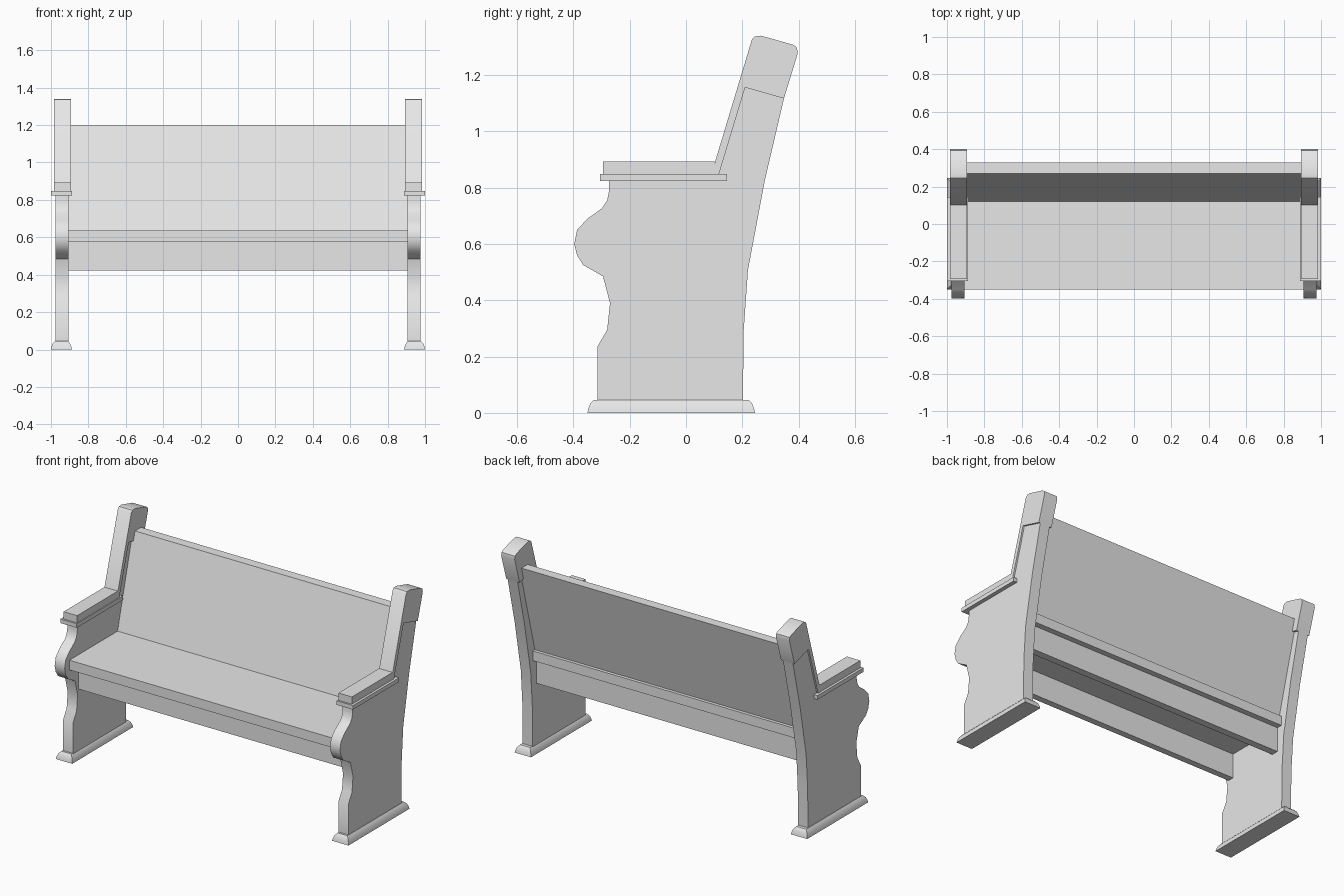
import bpy, bmesh

cube = bpy.data.objects.get("Cube")
if cube:
    bpy.data.objects.remove(cube, do_unlink=True)

GREY = (0.8, 0.8, 0.8, 1.0)
grey = bpy.data.materials.new("plain grey")
grey.use_nodes = True
grey.diffuse_color = GREY
grey.node_tree.nodes["Principled BSDF"].inputs["Base Color"].default_value = GREY


def loft(name, rings, mirror=False):
    """Skin a stack of matching point rings and cap both ends."""
    bm = bmesh.new()
    loops = [[bm.verts.new(p) for p in ring] for ring in rings]
    for a, b in zip(loops, loops[1:]):
        for i in range(len(a)):
            j = (i + 1) % len(a)
            bm.faces.new((a[i], a[j], b[j], b[i]))
    bm.faces.new(loops[0])
    bm.faces.new(loops[-1])
    bmesh.ops.recalc_face_normals(bm, faces=bm.faces)
    mesh = bpy.data.meshes.new(name)
    bm.to_mesh(mesh)
    bm.free()
    mesh.materials.append(grey)
    obj = bpy.data.objects.new(name, mesh)
    bpy.context.collection.objects.link(obj)
    if mirror:
        obj.modifiers.new("Mirror", "MIRROR").use_mirror_merge = False
    bpy.ops.object.select_all(action="DESELECT")
    obj.select_set(True)
    bpy.context.view_layer.objects.active = obj
    bpy.ops.object.shade_smooth_by_angle(angle=0.6)
    return obj


def extrude(name, profile, x0, x1, mirror=False):
    """Sweep a (y, z) profile from x0 to x1."""
    return loft(name, [[(x, y, z) for y, z in profile] for x in (x0, x1)], mirror)


def rect(y0, y1, z0, z1):
    return [(y0, z0), (y1, z0), (y1, z1), (y0, z1)]


# Scrolled end panels
extrude("end_panel", [
    (-0.315, 0.04), (-0.315, 0.235), (-0.28, 0.295), (-0.27, 0.39),
    (-0.295, 0.485), (-0.365, 0.525), (-0.387, 0.56), (-0.397, 0.60),
    (-0.387, 0.65), (-0.35, 0.69), (-0.298, 0.727), (-0.28, 0.755),
    (-0.273, 0.79), (-0.273, 0.83), (0.11, 0.83), (0.21, 1.156),
    (0.348, 1.117), (0.28, 0.826), (0.22, 0.507), (0.205, 0.294),
    (0.202, 0.04)], 0.907, 0.975, True)

# Moulded feet: rectangles shrinking towards the top
foot = []
for inset, z in ((0, 0), (0.003, 0.015), (0.01, 0.033), (0.022, 0.046)):
    x0, x1, y0, y1 = 0.888 + inset, 1 - inset, -0.35 + inset, 0.245 - inset
    foot.append([(x0, y0, z), (x1, y0, z), (x1, y1, z), (x0, y1, z)])
loft("foot", foot, True)

# Leaning post caps with a thin strip running down to the armrest
extrude("post_cap", [
    (0.09, 0.848), (0.234, 1.326), (0.245, 1.337), (0.266, 1.34),
    (0.38, 1.308), (0.394, 1.298), (0.397, 1.277), (0.348, 1.117),
    (0.21, 1.156), (0.117, 0.848)], 0.893, 0.985, True)

# Two-layer armrests
extrude("armrest_base", rect(-0.306, 0.145, 0.823, 0.848), 0.888, 1.0, True)
extrude("armrest_pad", rect(-0.295, 0.102, 0.848, 0.893), 0.893, 0.985, True)

# Boards spanning the two ends
SPAN = 0.908
extrude("seat", rect(-0.35, 0.2, 0.575, 0.635), -SPAN, SPAN)
extrude("backrest", [(0.12, 0.635), (0.18, 0.635), (0.33, 1.2), (0.27, 1.2)], -SPAN, SPAN)
extrude("front_apron", rect(-0.26, -0.22, 0.422, 0.575), -SPAN, SPAN)
extrude("rear_apron", rect(0.12, 0.165, 0.422, 0.575), -SPAN, SPAN)
